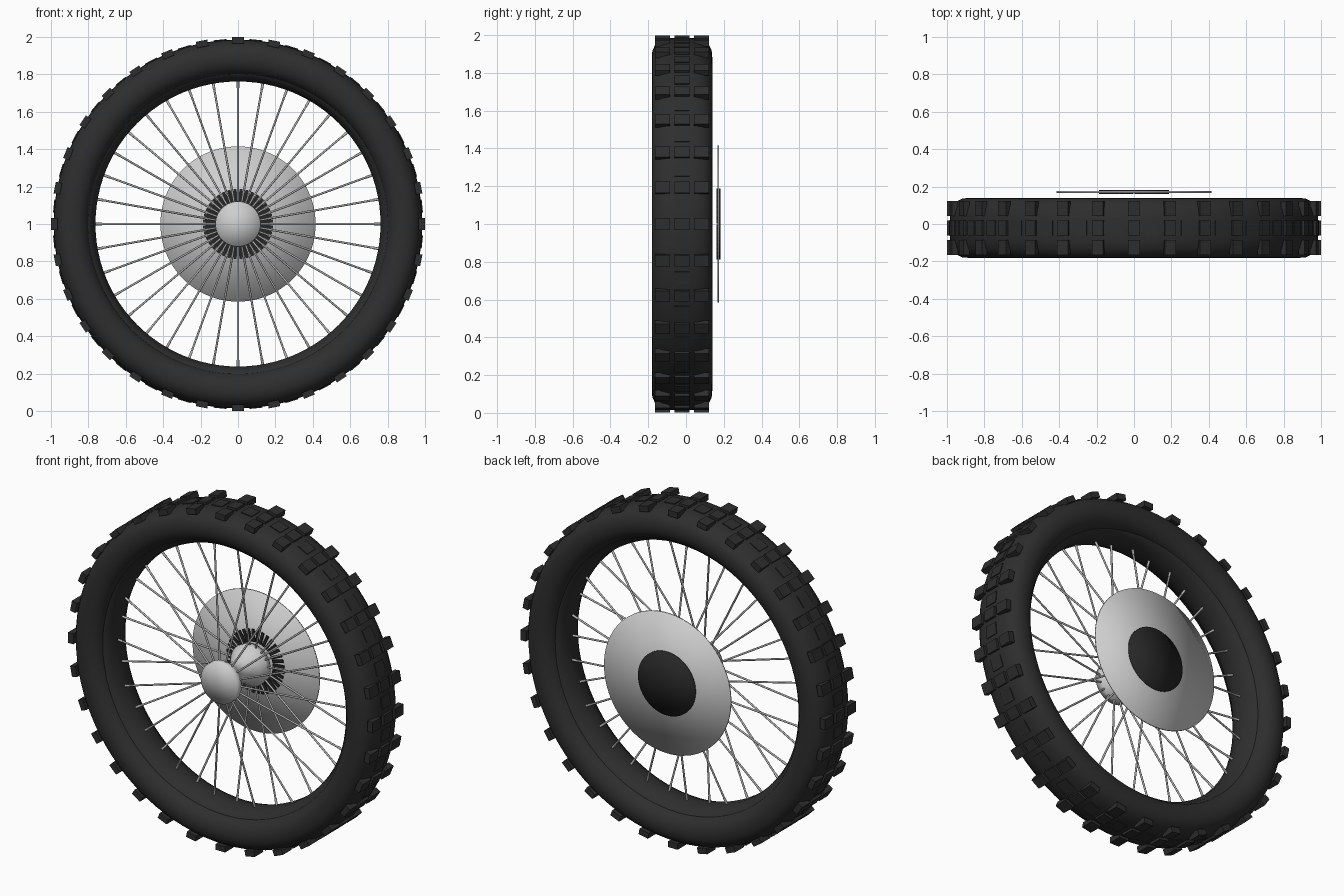
import bpy, bmesh, math
from mathutils import Matrix, Vector

if "Cube" in bpy.data.objects:
    bpy.data.objects.remove(bpy.data.objects["Cube"])

CY = -0.021            # middle plane of the tyre
CENTRE = Vector((0, 0, 1))


def material(name, v):
    m = bpy.data.materials.new(name)
    m.diffuse_color = (v, v, v, 1)
    m.use_nodes = True
    m.node_tree.nodes["Principled BSDF"].inputs["Base Color"].default_value = m.diffuse_color
    return m


RUBBER = material("black rubber", 0.027)
STEEL = material("light steel", 0.62)
SPOKE = material("spoke grey", 0.46)
DARK = material("dark metal", 0.02)


def finish(bm, name, mat, smooth=None):
    bmesh.ops.recalc_face_normals(bm, faces=bm.faces)
    me = bpy.data.meshes.new(name)
    bm.to_mesh(me)
    bm.free()
    me.materials.append(mat)
    ob = bpy.data.objects.new(name, me)
    bpy.context.collection.objects.link(ob)
    if smooth == 180:
        me.shade_smooth()
    elif smooth:
        bpy.ops.object.select_all(action='DESELECT')
        bpy.context.view_layer.objects.active = ob
        ob.select_set(True)
        bpy.ops.object.shade_smooth_by_angle(angle=math.radians(smooth))
    return ob


def lathe(name, profile, mat, steps=96, closed=False, smooth=40):
    """Spin (radius, y) points around the axle."""
    bm = bmesh.new()
    vs = [bm.verts.new((r, y, 1)) for r, y in profile]
    pairs = list(zip(vs, vs[1:])) + ([(vs[-1], vs[0])] if closed else [])
    es = [bm.edges.new(p) for p in pairs]
    bmesh.ops.spin(bm, geom=vs + es, cent=CENTRE, axis=(0, 1, 0),
                   angle=math.tau, steps=steps, use_duplicate=False)
    bmesh.ops.remove_doubles(bm, verts=bm.verts, dist=1e-5)
    return finish(bm, name, mat, smooth)


def polar(a, r, y):
    return Vector((r * math.sin(a), y, 1 + r * math.cos(a)))


def rod(bm, p, q, radius, sides=8):
    d = q - p
    m = Matrix.Translation((p + q) / 2) @ d.to_track_quat('Z', 'Y').to_matrix().to_4x4()
    bmesh.ops.create_cone(bm, cap_ends=True, segments=sides, radius1=radius,
                          radius2=radius, depth=d.length, matrix=m)


def block(bm, a, r0, r1, y, width, length):
    m = (Matrix.Translation(polar(a, (r0 + r1) / 2, y))
         @ Matrix.Rotation(a, 4, 'Y')
         @ Matrix.Diagonal((length, width, r1 - r0, 1)))
    bmesh.ops.create_cube(bm, size=1, matrix=m)


# Tyre carcass: half section mirrored across the middle plane
half = [(0.986, 0.03), (0.983, 0.07), (0.972, 0.11), (0.949, 0.142), (0.918, 0.157),
        (0.885, 0.16), (0.855, 0.155), (0.828, 0.14), (0.808, 0.118), (0.798, 0.09)]
section = [(r, CY + y) for r, y in half] + [(r, CY - y) for r, y in reversed(half)]
lathe("tyre", section, RUBBER, closed=True)

# Rim band inside the tyre
rim = [(0.81, 0.105), (0.79, 0.095), (0.775, 0.065), (0.762, 0.03)]
lathe("rim", [(r, CY + y) for r, y in rim] + [(r, CY - y) for r, y in reversed(rim)],
      RUBBER, closed=True)

# Tread: slab knobs in three rows, with nearly flush centre knobs in between
bm = bmesh.new()
for i in range(32):
    a = math.tau * i / 32
    for side in (-1, 1):
        block(bm, a, 0.965, 0.999, CY + side * 0.104, 0.08, 0.062)
    block(bm, a, 0.965, 0.999, CY, 0.08, 0.062)
    block(bm, a + math.pi / 32, 0.965, 0.990, CY, 0.08, 0.07)
finish(bm, "tread_knobs", RUBBER)

# Hub: two flanges joined by a narrow waist
lathe("hub", [(0, -0.178), (0.12, -0.178), (0.122, -0.14), (0.095, -0.10),
              (0.065, -0.05), (0.065, 0.01), (0.095, 0.06), (0.122, 0.10),
              (0.12, 0.135), (0, 0.135)], STEEL, 48, smooth=180)

# Spokes alternate between the two flanges, with nipples at the rim
bm = bmesh.new()
nip = bmesh.new()
for i in range(36):
    a = math.tau * i / 36
    p = polar(a, 0.10, -0.145 if i % 2 else 0.11)
    q = polar(a, 0.768, CY + (-0.01 if i % 2 else 0.01))
    rod(bm, p, q, 0.0055)
    rod(nip, q.lerp(p, 0.06), q, 0.007)
finish(bm, "spokes", SPOKE, 50)
finish(nip, "spoke_nipples", SPOKE, 50)

# Brake disc and its dark centre plate
lathe("brake_disc", [(0, 0.167), (0.415, 0.167), (0.415, 0.176), (0, 0.176)],
      STEEL, smooth=180)
lathe("disc_centre_plate", [(0, 0.174), (0.188, 0.174), (0.188, 0.182), (0, 0.182)],
      DARK, smooth=180)

# Ring of dark fins on the inner side of the disc
bm = bmesh.new()
for i in range(36):
    block(bm, math.tau * (i + 0.5) / 36, 0.115, 0.188, 0.165, 0.008, 0.017)
finish(bm, "disc_fins", DARK)
